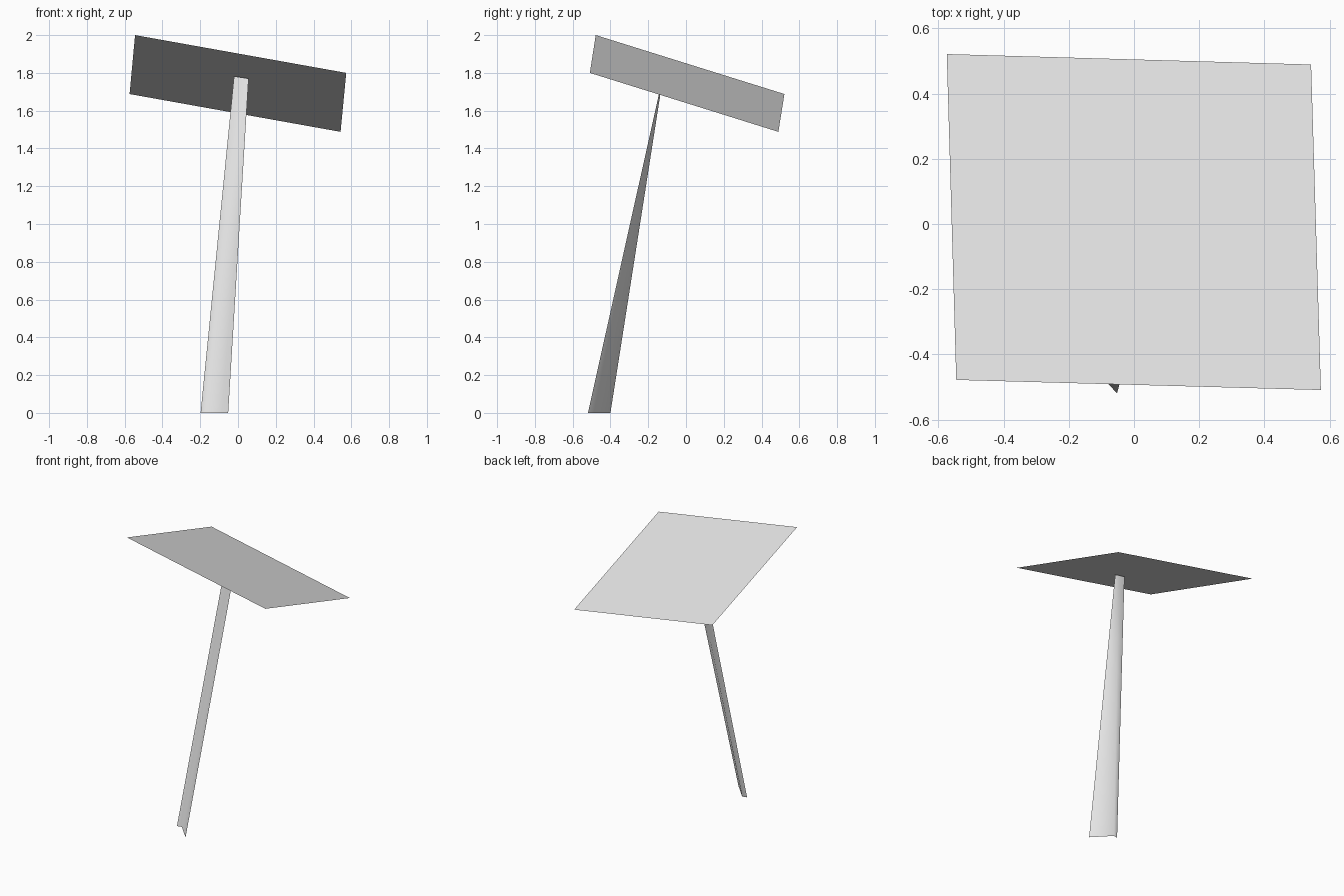
import bpy
import bmesh
from mathutils import Vector

cube = bpy.data.objects.get("Cube")
if cube:
    bpy.data.objects.remove(cube, do_unlink=True)

grey = bpy.data.materials.new("plain_grey")
grey.use_nodes = True
grey.diffuse_color = (0.8, 0.8, 0.8, 1)
grey.node_tree.nodes["Principled BSDF"].inputs["Base Color"].default_value = (0.8, 0.8, 0.8, 1)


def sheet(name, start, end, rows):
    """Loft a thin sheet between two matching point rows."""
    bm = bmesh.new()
    grid = []
    for r in range(rows + 1):
        grid.append([bm.verts.new(Vector(a).lerp(Vector(b), r / rows))
                     for a, b in zip(start, end)])
    for low, high in zip(grid, grid[1:]):
        for i in range(len(low) - 1):
            bm.faces.new((low[i], low[i + 1], high[i + 1], high[i]))
    mesh = bpy.data.meshes.new(name)
    bm.to_mesh(mesh)
    bm.free()
    mesh.materials.append(grey)
    obj = bpy.data.objects.new(name, mesh)
    bpy.context.collection.objects.link(obj)
    return obj


# Tilted square panel
sheet("panel",
      [(-0.545, -0.478, 2.0), (0.573, -0.509, 1.8)],
      [(-0.574, 0.521, 1.688), (0.543, 0.489, 1.488)], 1)

# Leaning support: a folded strip at the ground that flattens towards the panel
support = sheet("support",
                [(-0.198, -0.408, 0), (-0.165, -0.4, 0), (-0.052, -0.519, 0)],
                [(-0.021, -0.122, 1.782), (0.03, -0.122, 1.774), (0.056, -0.125, 1.77)], 8)
for poly in support.data.polygons:
    poly.use_smooth = True
